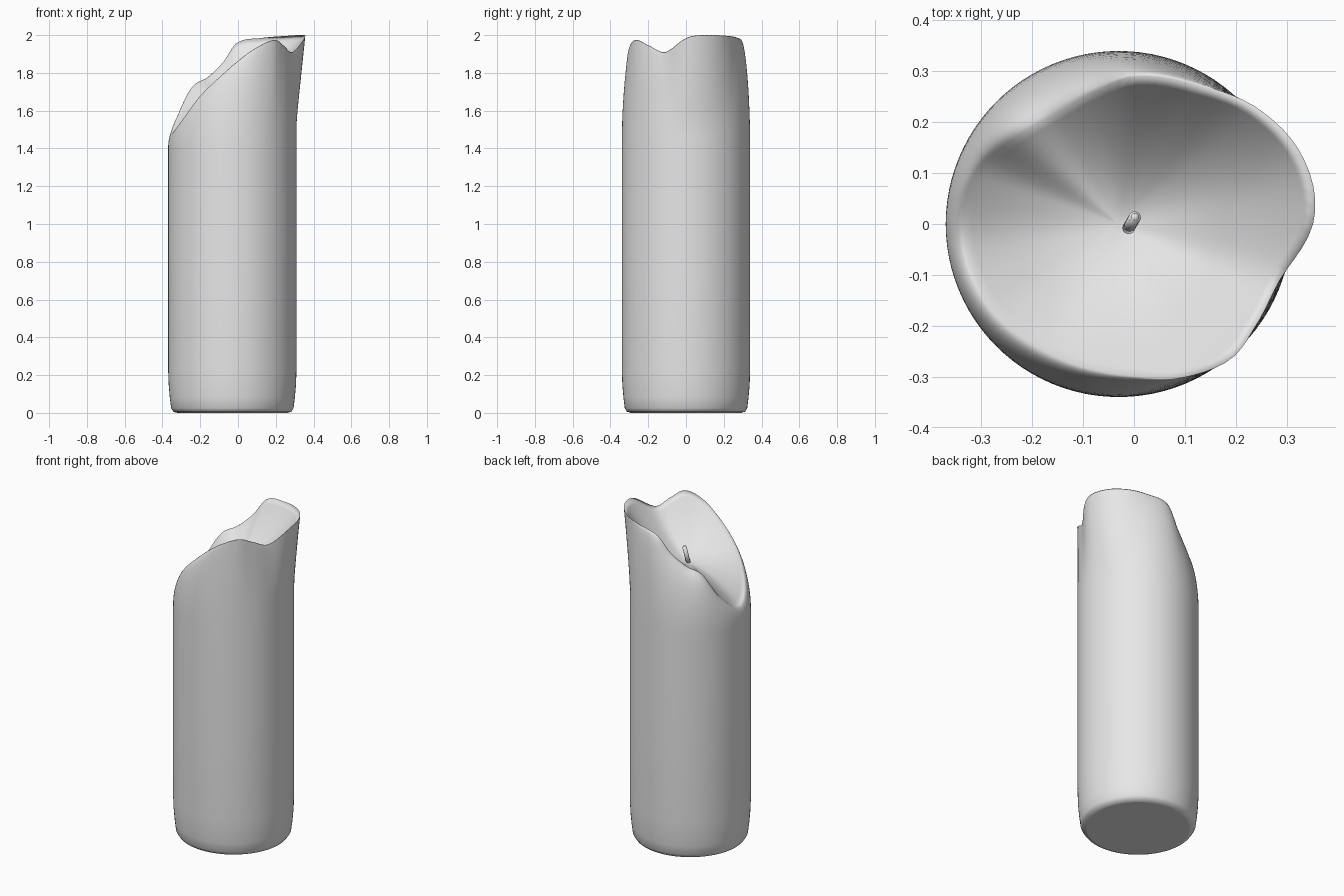
import bpy, bmesh
from math import sin, cos, pi, radians
from mathutils import Vector

cube = bpy.data.objects.get("Cube")
if cube:
    bpy.data.objects.remove(cube)

wax = bpy.data.materials.new("pale grey wax")
wax.use_nodes = True
wax.diffuse_color = (0.8, 0.8, 0.8, 1)
wax.node_tree.nodes["Principled BSDF"].inputs["Base Color"].default_value = (0.8, 0.8, 0.8, 1)

CENTRE_X, RADIUS, SEGMENTS = -0.03, 0.34, 96
SHOULDER, FLOOR = 1.4, 1.68

# melted rim: angle in degrees, crest radius, crest height
RIM = [(-19, .335, 1.91), (-36, .335, 1.945), (-50, .345, 1.975), (-68, .325, 1.93),
       (-85, .3, 1.86), (-103, .29, 1.78), (-125, .29, 1.68), (-150, .3, 1.55),
       (-175, .305, 1.49), (-200, .295, 1.58), (-220, .265, 1.73), (-240, .25, 1.78),
       (-260, .265, 1.86), (-275, .29, 1.96), (-300, .315, 1.985), (-320, .355, 1.995),
       (-340, .385, 2.0), (-358, .385, 1.99)]


def rim_at(angle):
    """Smooth closed interpolation of the rim keys (Hermite with averaged slopes)."""
    n = len(RIM)

    def key(i):
        a, r, z = RIM[i % n]
        return a - 360 * (i // n), Vector((r, z))

    angle = -19 - (-19 - angle) % 360
    i = max(k for k in range(n) if RIM[k][0] >= angle)
    (a0, p0), (a1, p1), (a2, p2), (a3, p3) = (key(i + k) for k in (-1, 0, 1, 2))
    span = a2 - a1
    m1 = (p2 - p0) / (a2 - a0) * span
    m2 = (p3 - p1) / (a3 - a1) * span
    t = (angle - a1) / span
    return (p1 * (2*t**3 - 3*t**2 + 1) + m1 * (t**3 - 2*t**2 + t)
            + p2 * (3*t**2 - 2*t**3) + m2 * (t**3 - t**2))


def section(angle):
    """Half profile from the base edge, over the rim, to the middle of the pool."""
    crest, top = rim_at(angle)
    pts = [(.29, 0), (.312, .006), (.324, .025), (.331, .08), (.337, .15), (RADIUS, .23),
           (RADIUS, .8), (RADIUS, SHOULDER)]
    steps = 14
    for k in range(1, steps + 1):
        a = k / steps * pi / 2
        rounded = 1 - cos(a)
        flared = max(0, (sin(a) - .25) / .75)
        blend = rounded if crest < RADIUS else flared
        pts.append((RADIUS + (crest - RADIUS) * blend, SHOULDER + (top - SHOULDER) * sin(a)))
    # inner slope down to the pool
    for k in range(1, 16):
        s = 1 - k / 16
        pts.append((crest * s, FLOOR + (top - FLOOR) * s ** 1.7))
    return pts


def finish(bm, name):
    bmesh.ops.recalc_face_normals(bm, faces=bm.faces)
    mesh = bpy.data.meshes.new(name)
    bm.to_mesh(mesh)
    bm.free()
    mesh.materials.append(wax)
    mesh.shade_smooth()
    obj = bpy.data.objects.new(name, mesh)
    bpy.context.collection.objects.link(obj)
    return obj


# candle body
bm = bmesh.new()
columns = []
for i in range(SEGMENTS):
    deg = 360 * i / SEGMENTS
    c, s = cos(radians(deg)), sin(radians(deg))
    columns.append([bm.verts.new((CENTRE_X + r * c, r * s, z)) for r, z in section(deg)])
pool = bm.verts.new((CENTRE_X, 0, FLOOR))
for a, b in zip(columns, columns[1:] + columns[:1]):
    for k in range(len(a) - 1):
        bm.faces.new((a[k], b[k], b[k + 1], a[k + 1]))
    bm.faces.new((a[-1], b[-1], pool))
base = bm.faces.new([col[0] for col in columns])
for edge in base.edges:
    edge.smooth = False
finish(bm, "candle_body")

# wick
bottom, tip = Vector((-.014, -.014, 1.65)), Vector((.002, .014, 1.785))
bm = bmesh.new()
bmesh.ops.create_cone(bm, cap_ends=True, segments=16, radius1=.012, radius2=.012,
                      depth=(tip - bottom).length)
caps = [e for e in bm.edges if abs(e.verts[0].co.z - e.verts[1].co.z) < .001]
bmesh.ops.bevel(bm, geom=caps, offset=.004, segments=2, affect='EDGES')
wick = finish(bm, "wick")
wick.rotation_euler = (tip - bottom).to_track_quat('Z', 'Y').to_euler()
wick.location = (tip + bottom) / 2
